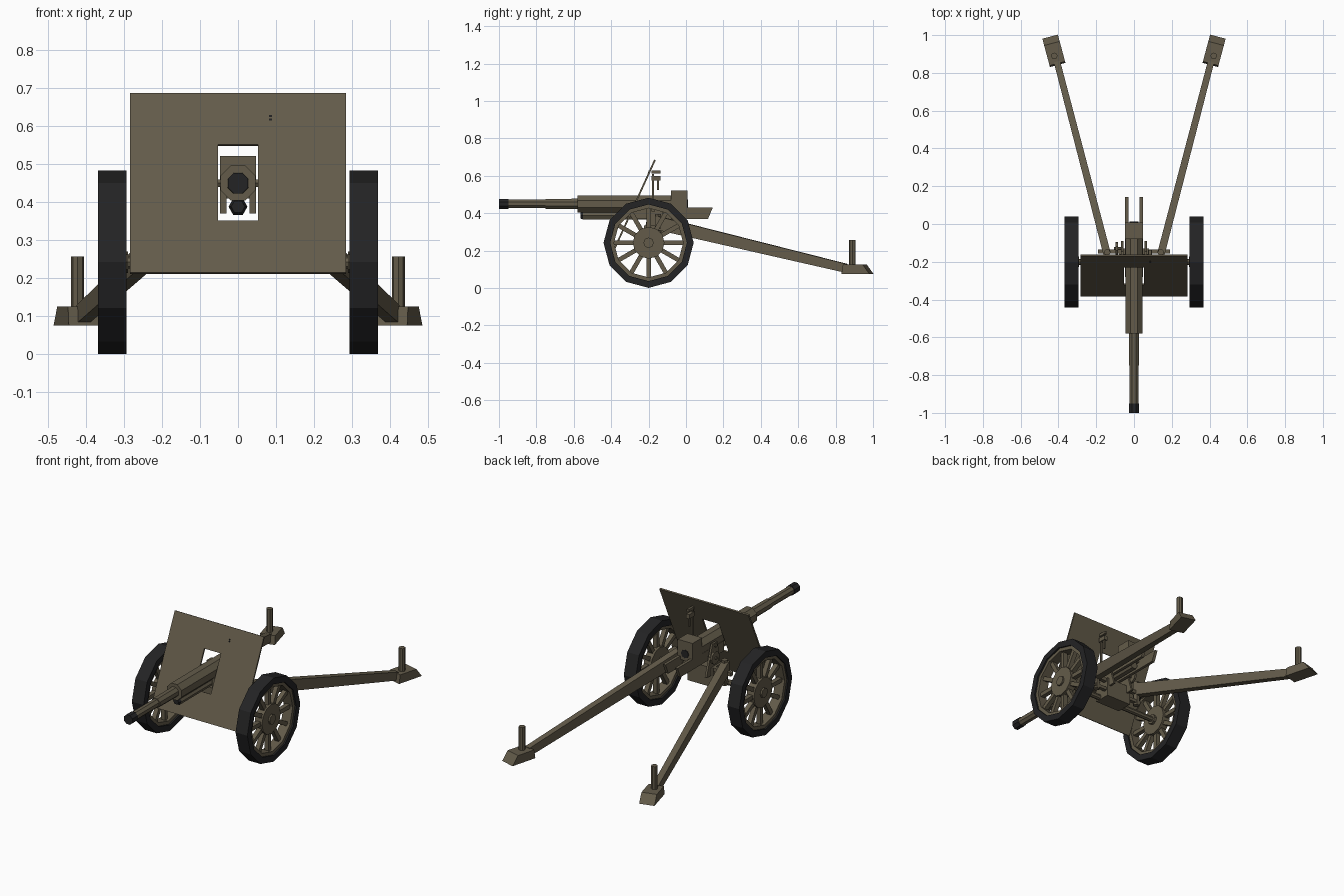
import bpy, bmesh, math
from mathutils import Vector, Matrix

if "Cube" in bpy.data.objects:
    bpy.data.objects.remove(bpy.data.objects["Cube"])


def material(name, rgb):
    m = bpy.data.materials.new(name)
    m.diffuse_color = (*rgb, 1)
    m.use_nodes = True
    m.node_tree.nodes["Principled BSDF"].inputs["Base Color"].default_value = m.diffuse_color
    return m


OLIVE = material("olive drab paint", (0.125, 0.105, 0.068))
BLACK = material("rubber black", (0.017, 0.017, 0.018))


def make(name, verts, faces, mat=OLIVE):
    bm = bmesh.new()
    vs = [bm.verts.new(v) for v in verts]
    for f in faces:
        bm.faces.new([vs[i] for i in f])
    bmesh.ops.recalc_face_normals(bm, faces=bm.faces)
    me = bpy.data.meshes.new(name)
    bm.to_mesh(me)
    bm.free()
    me.materials.append(mat)
    ob = bpy.data.objects.new(name, me)
    bpy.context.collection.objects.link(ob)
    return ob


def loft(name, rings, mat=OLIVE, closed=False):
    """Skin a list of equal rings; cap the ends, or join last to first."""
    n, k = len(rings[0]), len(rings)
    verts = [v for r in rings for v in r]
    faces = []
    for a in range(k if closed else k - 1):
        b = (a + 1) % k
        faces += [(a * n + i, a * n + (i + 1) % n, b * n + (i + 1) % n, b * n + i) for i in range(n)]
    if not closed:
        faces += [tuple(range(n)), tuple(range((k - 1) * n, k * n))]
    return make(name, verts, faces, mat)


def box(name, x, y, z, mat=OLIVE):
    return loft(name, [[(a, y[0], z[0]), (a, y[1], z[0]), (a, y[1], z[1]), (a, y[0], z[1])] for a in x], mat)


def prism(name, profile, x0, x1, mat=OLIVE):
    return loft(name, [[(a, y, z) for y, z in profile] for a in (x0, x1)], mat)


def ring(axis, c, r, n, pos, off=0.0):
    out = []
    for i in range(n):
        t = math.tau * i / n + off
        a, b = r * math.cos(t), r * math.sin(t)
        out.append({'x': (pos, c[0] + a, c[1] + b), 'y': (c[0] + a, pos, c[1] + b),
                    'z': (c[0] + a, c[1] + b, pos)}[axis])
    return out


def turned(name, axis, c, prof, n, mat=OLIVE, closed=False, off=0.0):
    """prof is a list of (position on axis, radius)."""
    return loft(name, [ring(axis, c, r, n, p, off) for p, r in prof], mat, closed)


# Barrel, muzzle, sleeve
G = (0, 0.45)
turned("barrel", 'y', G, [(-0.96, 0.025), (-0.75, 0.025), (-0.75, 0.029), (-0.57, 0.03)], 8, off=math.pi / 8)
turned("muzzle", 'y', G, [(-1, 0.029), (-0.95, 0.029)], 8, BLACK, off=math.pi / 8)
turned("barrel_sleeve", 'y', G, [(-0.58, 0.05), (-0.06, 0.05)], 8, off=math.pi / 8)
# Recoil cylinder and its cap
turned("recoil_cylinder", 'y', (0, 0.388), [(-0.55, 0.025), (0.0, 0.025)], 6)
turned("recoil_cap", 'y', (0, 0.388), [(-0.565, 0.018), (-0.549, 0.025)], 6, BLACK)
# Breech
box("breech_block", (-0.047, 0.047), (-0.08, 0.008), (0.41, 0.522))
turned("breech_bore", 'y', G, [(0.0, 0.024), (0.012, 0.024)], 8, BLACK)

# Shield with rectangular gun port, leaning back
def on_shield(x, z):
    return (x, -0.166 - (0.685 - z) * 0.455, z)


xs, zs = (-0.284, -0.053, 0.053, 0.284), (0.213, 0.35, 0.55, 0.685)
shield = make("shield", [on_shield(x, z) for z in zs for x in xs],
              [(r * 4 + c, r * 4 + c + 1, r * 4 + c + 5, r * 4 + c + 4)
               for r in range(3) for c in range(3) if (r, c) != (1, 1)])
mod = shield.modifiers.new("thickness", 'SOLIDIFY')
mod.thickness = 0.009
mod.offset = 0
for z in (0.617, 0.626):
    y = on_shield(0, z)[1]
    box("sight_slit", (0.081, 0.089), (y - 0.007, y), (z - 0.002, z + 0.003), BLACK)

# Axle and carriage frame
turned("axle", 'x', (-0.2, 0.242), [(-0.35, 0.016), (0.35, 0.016)], 8)
box("upper_crossbar", (-0.19, 0.19), (-0.157, -0.136), (0.315, 0.335))
box("lower_crossbar", (-0.16, 0.16), (-0.157, -0.136), (0.26, 0.278))
box("saddle", (-0.08, 0.08), (-0.225, -0.13), (0.225, 0.335))
turned("trunnion", 'x', (-0.17, 0.45), [(-0.075, 0.011), (0.075, 0.011)], 6)

# Sight on the right side
box("sight_post", (0.08, 0.09), (-0.182, -0.172), (0.42, 0.61))
box("sight_bracket", (0.056, 0.09), (-0.185, -0.165), (0.41, 0.43))
box("sight_head", (0.075, 0.095), (-0.185, -0.137), (0.575, 0.60))
box("sight_top", (0.078, 0.092), (-0.185, -0.137), (0.613, 0.628))
box("sight_eyepiece", (0.081, 0.089), (-0.155, -0.145), (0.525, 0.58))

# Elevating handwheel on the left side
turned("handwheel", 'x', (-0.13, 0.40), [(-0.098, 0.036), (-0.086, 0.036)], 10)
turned("handwheel_shaft", 'x', (-0.13, 0.40), [(-0.105, 0.008), (-0.055, 0.008)], 6)

for s, side in ((1, "right"), (-1, "left")):
    # Cradle rails and carriage cheeks
    prism(side + "_cradle_rail", [(-0.28, 0.37), (0.118, 0.37), (0.143, 0.43), (-0.28, 0.43)], s * 0.03, s * 0.047)
    prism(side + "_cheek", [(-0.225, 0.29), (-0.09, 0.29), (-0.145, 0.465), (-0.19, 0.465)],
          s * 0.056, s * 0.068)

    # Trail legs
    perp = Vector((0.968, -0.252, 0))
    rings = []
    for c, w, h in (((0.142, -0.16, 0.35), 0.02, 0.037), ((0.408, 0.86, 0.105), 0.017, 0.024)):
        rr = []
        for a, b in ((-1, -1), (1, -1), (1, 1), (-1, 1)):
            p = Vector(c) + perp * a * w + Vector((0, 0, b * h))
            rr.append((p.x * s, p.y, p.z))
        rings.append(rr)
    loft(side + "_trail", rings)
    turned(side + "_trail_hinge", 'z', (s * 0.142, -0.15), [(0.25, 0.018), (0.395, 0.018)], 6)

    # Spade and handle pin at the trail end
    spade = prism(side + "_spade", [(0, 0.075), (0.008, 0.125), (0.118, 0.125), (0.155, 0.075)], -0.0425, 0.0425)
    spade.data.transform(Matrix.Translation((s * 0.404, 0.842, 0)) @ Matrix.Rotation(-s * math.radians(15), 4, 'Z'))
    turned(side + "_spade_pin", 'z', (s * 0.422, 0.89), [(0.12, 0.0175), (0.257, 0.0175)], 8)

    # Wheel: tyre, rim, hub, spokes
    W = (-0.2, 0.242)
    i, o = s * 0.293, s * 0.368
    turned(side + "_tyre", 'x', W, [(i, 0.205), (i, 0.241), (o, 0.241), (o, 0.205)], 12, BLACK, True)
    i, o = s * 0.302, s * 0.359
    turned(side + "_rim", 'x', W, [(i, 0.185), (i, 0.207), (o, 0.207), (o, 0.185)], 12, OLIVE, True)
    turned(side + "_hub", 'x', W, [(s * 0.305, 0.085), (s * 0.352, 0.085)], 12)
    turned(side + "_hub_cap", 'x', W, [(s * 0.29, 0.028), (s * 0.362, 0.028)], 8)
    for k in range(12):
        spoke = box(side + "_spoke", (s * 0.317, s * 0.343), (0.07, 0.195), (-0.012, 0.012))
        spoke.data.transform(Matrix.Translation((0, *W)) @ Matrix.Rotation(math.tau * k / 12, 4, 'X'))
